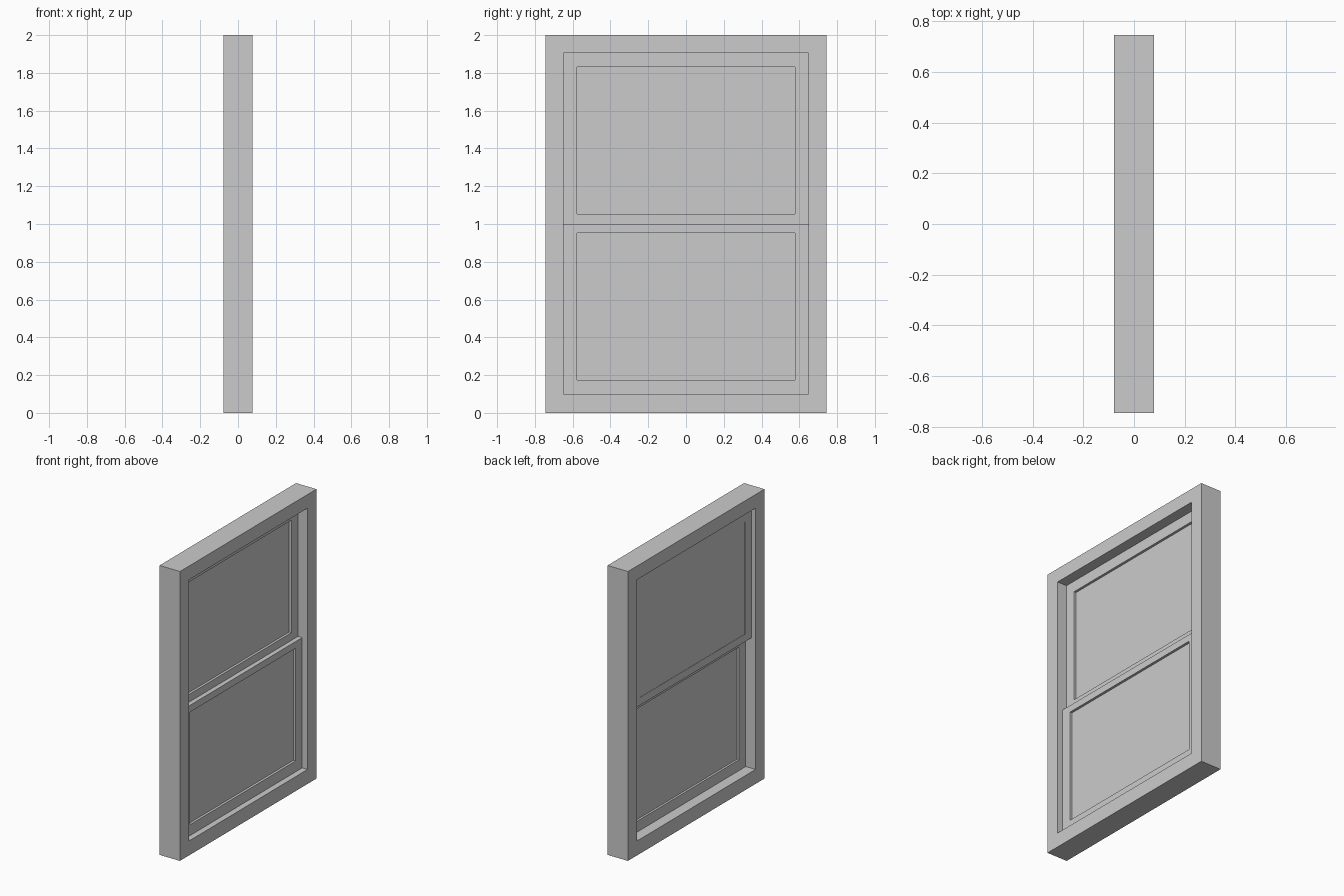
import bpy, bmesh

if "Cube" in bpy.data.objects:
    bpy.data.objects.remove(bpy.data.objects["Cube"])


def finish(name, bm):
    bmesh.ops.recalc_face_normals(bm, faces=bm.faces)
    mesh = bpy.data.meshes.new(name)
    bm.to_mesh(mesh)
    bm.free()
    obj = bpy.data.objects.new(name, mesh)
    bpy.context.collection.objects.link(obj)
    return obj


def rect(bm, x, half_y, z0, z1):
    return [bm.verts.new((x, y, z)) for y, z in
            ((-half_y, z0), (half_y, z0), (half_y, z1), (-half_y, z1))]


def ring(name, x0, x1, outer, inner):
    """Rectangular border; outer and inner are (half width, bottom, top)."""
    bm = bmesh.new()
    loops = [rect(bm, x0, *outer), rect(bm, x1, *outer),
             rect(bm, x1, *inner), rect(bm, x0, *inner)]
    for k in range(4):
        a, b = loops[k], loops[(k + 1) % 4]
        for i in range(4):
            j = (i + 1) % 4
            bm.faces.new((a[i], a[j], b[j], b[i]))
    bmesh.ops.dissolve_limit(bm, angle_limit=0.001, verts=[], edges=[])
    return finish(name, bm)


def pane(name, x0, x1, half_y, z0, z1):
    bm = bmesh.new()
    a, b = rect(bm, x0, half_y, z0, z1), rect(bm, x1, half_y, z0, z1)
    bm.faces.new(a)
    bm.faces.new(b)
    for i in range(4):
        j = (i + 1) % 4
        bm.faces.new((a[i], a[j], b[j], b[i]))
    return finish(name, bm)


# Outer window frame
ring("window_frame", -0.078, 0.078, (0.745, 0, 2), (0.648, 0.1, 1.905))

# Sliding sashes on two offset tracks, each with its glass:
# name, sash depth, glass depth, sash z range, opening z range
for name, sx, gx, sz, gz in (
        ("lower", (-0.003, 0.037), (0.012, 0.02), (0.1, 1.0), (0.175, 0.953)),
        ("upper", (-0.046, 0.005), (-0.044, -0.012), (1.0, 1.905), (1.053, 1.83))):
    ring(name + "_sash", *sx, (0.648, *sz), (0.576, *gz))
    pane(name + "_glass", *gx, 0.576, *gz)
